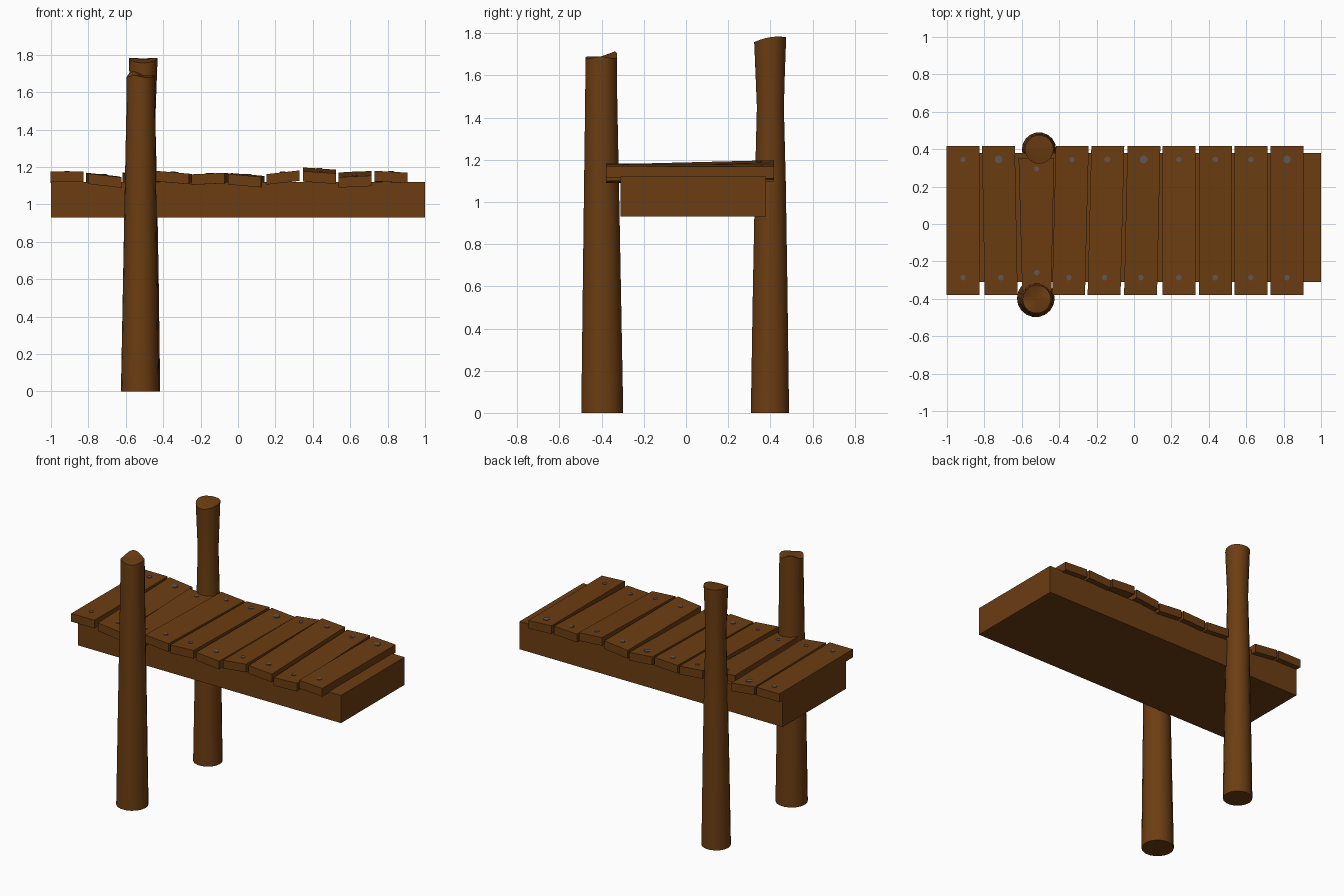
import bpy, bmesh, math
from mathutils import Matrix

if "Cube" in bpy.data.objects:
    bpy.data.objects.remove(bpy.data.objects["Cube"])


def material(name, rgb):
    m = bpy.data.materials.new(name)
    m.diffuse_color = (*rgb, 1)
    m.use_nodes = True
    m.node_tree.nodes["Principled BSDF"].inputs["Base Color"].default_value = m.diffuse_color
    return m


WOOD = material("brown wood", (0.15, 0.047, 0.006))
IRON = material("grey iron", (0.12, 0.095, 0.09))


def add_object(name, bm, mat):
    bmesh.ops.recalc_face_normals(bm, faces=bm.faces)
    me = bpy.data.meshes.new(name)
    bm.to_mesh(me)
    bm.free()
    me.materials.append(mat)
    ob = bpy.data.objects.new(name, me)
    bpy.context.collection.objects.link(ob)
    return ob


# Solid deck base
bm = bmesh.new()
bmesh.ops.create_cube(bm, size=1, matrix=Matrix.Translation((0, 0.035, 1.025))
                      @ Matrix.Diagonal((2, 0.69, 0.19, 1)))
add_object("deck_base", bm, WOOD)

# Planks: x front, x back, top z front, top z back, rise left-to-right, back nail radius
PLANKS = [
    (-0.914, -0.914, 1.175, 1.172, 0.000, 0.015),
    (-0.710, -0.725, 1.155, 1.160, -0.020, 0.021),
    (-0.520, -0.522, 1.155, 1.165, -0.010, 0.014),
    (-0.350, -0.330, 1.172, 1.168, -0.015, 0.014),
    (-0.160, -0.140, 1.165, 1.165, 0.008, 0.016),
    (0.035, 0.053, 1.155, 1.160, -0.015, 0.021),
    (0.240, 0.240, 1.172, 1.172, 0.020, 0.015),
    (0.435, 0.435, 1.172, 1.192, -0.012, 0.015),
    (0.625, 0.625, 1.150, 1.175, 0.008, 0.015),
    (0.818, 0.818, 1.175, 1.172, -0.010, 0.021),
]
THICK = 0.056

for i, (xf, xb, zf, zb, rise, rad) in enumerate(PLANKS):
    short = i == 2    # the plank squeezed between the posts
    y0, y1 = (-0.36, 0.352) if short else (-0.38, 0.417)
    wf, wb = (0.155, 0.19) if short else (0.176, 0.176)
    bm = bmesh.new()
    bmesh.ops.create_cube(bm, size=1)
    for v in bm.verts:
        sx, back, low = v.co.x, v.co.y > 0, v.co.z < 0
        v.co = ((xb + sx * wb) if back else (xf + sx * wf),
                y1 if back else y0,
                (zb if back else zf) + sx * rise - low * THICK)
    add_object(f"plank_{i + 1}", bm, WOOD)

    # One nail near each end
    for end, r, y in (("front", 0.015, -0.26 if short else -0.287),
                      ("back", rad, 0.295 if short else 0.345)):
        t = (y - y0) / (y1 - y0)
        bm = bmesh.new()
        bmesh.ops.create_cone(bm, cap_ends=True, segments=10, radius1=r, radius2=r, depth=0.012,
                              matrix=Matrix.Translation((xf + (xb - xf) * t, y,
                                                         zf + (zb - zf) * t - 0.002)))
        add_object(f"nail_{end}_{i + 1}", bm, IRON)


def post(name, rings, top, sides=18):
    """Lofted log; rings are (x, y, z, radius), top(angle) offsets the broken rim."""
    bm = bmesh.new()
    loops = []
    for k, (x, y, z, r) in enumerate(rings):
        last = k == len(rings) - 1
        loop = []
        for s in range(sides):
            a = 2 * math.pi * s / sides
            loop.append(bm.verts.new((x + r * math.cos(a), y + r * math.sin(a),
                                      z + (top(a) if last else 0))))
        loops.append(loop)
    for lo, hi in zip(loops, loops[1:]):
        for s in range(sides):
            n = (s + 1) % sides
            bm.faces.new((lo[s], lo[n], hi[n], hi[s]))
    bm.faces.new(loops[0][::-1])
    x, y, z, _ = rings[-1]
    tip = bm.verts.new((x, y, z))
    for s in range(sides):
        bm.faces.new((loops[-1][s], loops[-1][(s + 1) % sides], tip))
    ob = add_object(name, bm, WOOD)
    bpy.context.view_layer.objects.active = ob
    ob.select_set(True)
    bpy.ops.object.shade_smooth_by_angle(angle=math.radians(35))
    ob.select_set(False)


# Front post, peaked rim toward the back left
post("front_post",
     [(-0.525, -0.397, 0, 0.101), (-0.522, -0.400, 0.9, 0.087),
      (-0.52, -0.402, 1.5, 0.077), (-0.52, -0.402, 1.69, 0.076)],
     lambda a: 0.024 * max(0, math.cos(a - 2.1)) ** 4 - 0.006 + 0.006 * math.cos(3 * a))

# Back post, waisted with a flared sloping top
post("back_post",
     [(-0.508, 0.398, 0, 0.092), (-0.507, 0.399, 0.6, 0.083), (-0.507, 0.400, 1.1, 0.074),
      (-0.507, 0.400, 1.45, 0.065), (-0.507, 0.399, 1.62, 0.071), (-0.507, 0.399, 1.775, 0.077)],
     lambda a: 0.012 * math.sin(a) + 0.006 * math.cos(2 * a))
